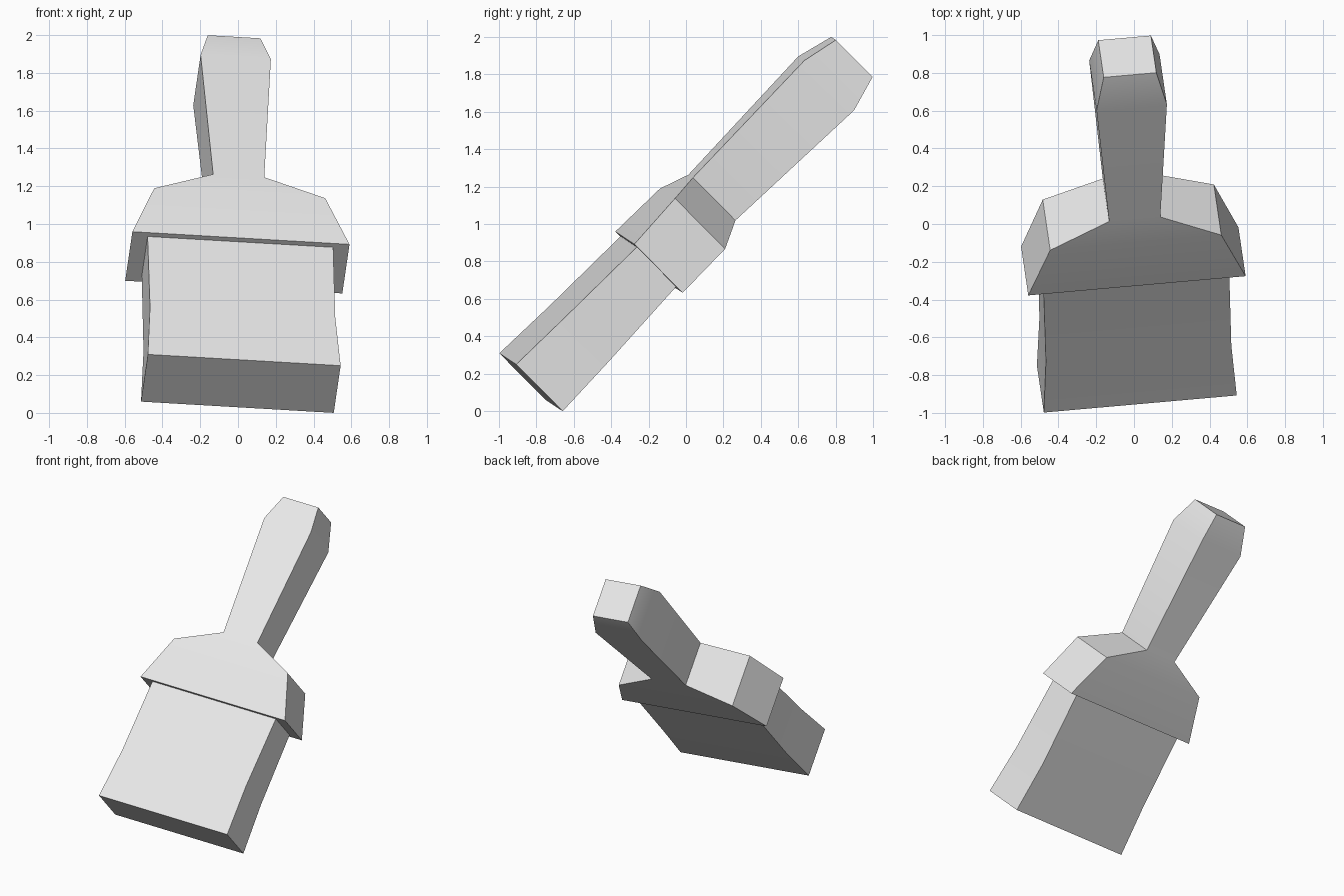
import bpy, bmesh, math
from mathutils import Matrix, Vector

if "Cube" in bpy.data.objects:
    bpy.data.objects.remove(bpy.data.objects["Cube"], do_unlink=True)

# One plain grey for the whole brush
grey = bpy.data.materials.new("light grey")
grey.use_nodes = True
grey.diffuse_color = (0.8, 0.8, 0.8, 1)
grey.node_tree.nodes["Principled BSDF"].inputs["Base Color"].default_value = grey.diffuse_color

# The brush lies along its own y axis, then tilts to lean backwards
width = Vector((0.994, 0.088, -0.058)).normalized()
thick = Vector((0.103, -0.70, 0.705))
thick = (thick - width * thick.dot(width)).normalized()
length = thick.cross(width)
tilt = Matrix((width, length, thick)).transposed().to_4x4()
CENTRE = -0.067


def loft(name, sections, cap_start):
    """Rectangular sections (along, half width, mid depth, half depth), joined in order."""
    bm = bmesh.new()
    rings = []
    for along, hw, mid, hd in sections:
        rings.append([bm.verts.new((CENTRE + sx * hw, along, mid + sz * hd))
                      for sx, sz in ((-1, -1), (1, -1), (1, 1), (-1, 1))])
    for a, b in zip(rings, rings[1:]):
        for i in range(4):
            j = (i + 1) % 4
            bm.faces.new((a[i], a[j], b[j], b[i]))
    bm.faces.new(rings[-1])
    if cap_start:
        bm.faces.new(rings[0])
    bmesh.ops.recalc_face_normals(bm, faces=bm.faces)
    bm.transform(tilt)
    mesh = bpy.data.meshes.new(name)
    bm.to_mesh(mesh)
    bm.free()
    mesh.materials.append(grey)
    obj = bpy.data.objects.new(name, mesh)
    bpy.context.collection.objects.link(obj)
    bpy.ops.object.select_all(action='DESELECT')
    obj.select_set(True)
    bpy.context.view_layer.objects.active = obj
    bpy.ops.object.shade_smooth_by_angle(angle=math.radians(30))
    return obj


# Flared shoulder block running up into the tapered handle
loft("ferrule_and_handle", [
    (0.422, 0.578, 0.70, 0.184),
    (0.751, 0.455, 0.70, 0.191),
    (0.904, 0.136, 0.707, 0.162),
    (1.767, 0.187, 0.708, 0.189),
    (1.964, 0.140, 0.711, 0.140)], True)

# Bristle block, slightly waisted and splayed at the tip
loft("bristles", [
    (0.422, 0.494, 0.705, 0.150),
    (-0.11, 0.493, 0.693, 0.167),
    (-0.477, 0.513, 0.691, 0.177)], False)
